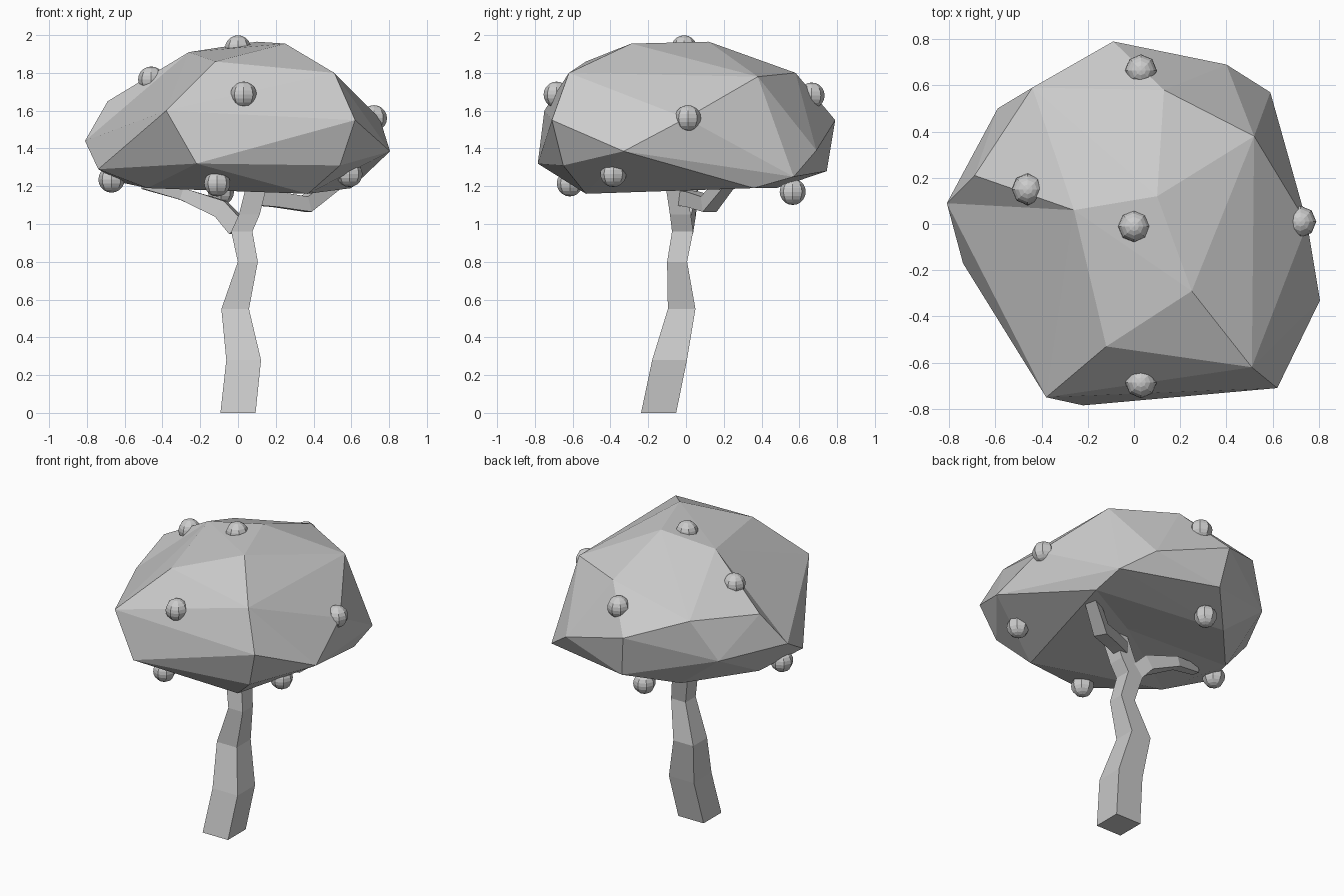
import bpy, bmesh
from mathutils import Vector

if "Cube" in bpy.data.objects:
    bpy.data.objects.remove(bpy.data.objects["Cube"])

grey = bpy.data.materials.new("light grey")
grey.diffuse_color = (0.6, 0.6, 0.6, 1)
grey.use_nodes = True
grey.node_tree.nodes["Principled BSDF"].inputs["Base Color"].default_value = grey.diffuse_color


def finish(name, bm):
    bmesh.ops.recalc_face_normals(bm, faces=bm.faces)
    me = bpy.data.meshes.new(name)
    bm.to_mesh(me)
    bm.free()
    me.materials.append(grey)
    ob = bpy.data.objects.new(name, me)
    bpy.context.collection.objects.link(ob)
    return ob


def limb(name, path, level=False):
    """Square-section limb through (x, y, z, half width) points."""
    bm = bmesh.new()
    pts = [Vector(p[:3]) for p in path]
    rings = []
    for i, p in enumerate(pts):
        if level:
            a, b = Vector((1, 0, 0)), Vector((0, 1, 0))
        else:
            t = (pts[min(i + 1, len(pts) - 1)] - pts[max(i - 1, 0)]).normalized()
            b = t.cross(Vector((0, 0, 1))).normalized()
            a = b.cross(t)
        w = path[i][3]
        rings.append([bm.verts.new(p + a * w * s + b * w * r)
                      for s, r in ((-1, -1), (1, -1), (1, 1), (-1, 1))])
    for lo, hi in zip(rings, rings[1:]):
        for j in range(4):
            k = (j + 1) % 4
            bm.faces.new((lo[j], lo[k], hi[k], hi[j]))
    bm.faces.new(rings[0])
    bm.faces.new(rings[-1])
    return finish(name, bm)


# Crooked trunk, running up into the crown
limb("trunk", [(0, -0.145, 0, 0.093), (0.03, -0.087, 0.28, 0.092),
               (-0.015, -0.023, 0.55, 0.073), (0.052, -0.047, 0.80, 0.053),
               (0.02, -0.018, 0.96, 0.056), (0.06, -0.03, 1.05, 0.055),
               (0.11, -0.06, 1.25, 0.055)], level=True)

# Branches spreading up into the crown
limb("left_branch", [(0.0, -0.02, 0.98, 0.05), (-0.09, 0.0, 1.08, 0.048),
                     (-0.3, 0.03, 1.16, 0.032), (-0.5, -0.02, 1.21, 0.025)])
limb("right_branch", [(0.08, -0.02, 1.14, 0.04), (0.2, 0.04, 1.13, 0.04),
                      (0.36, 0.12, 1.105, 0.042), (0.54, 0.23, 1.24, 0.035)])

# Faceted crown: hull wrapped around its corner points
corners = [
    (0.25, -0.29, 1.955), (0.10, 0.12, 1.965), (-0.26, 0.06, 1.91),
    (-0.12, -0.53, 1.86), (0.51, -0.62, 1.80), (0.52, 0.38, 1.78),
    (0.13, 0.58, 1.80), (-0.44, 0.59, 1.68), (-0.69, 0.21, 1.65),
    (-0.38, -0.75, 1.60), (0.62, -0.71, 1.55), (0.75, 0.0, 1.56),
    (-0.09, 0.79, 1.55), (-0.81, 0.09, 1.44), (-0.59, 0.50, 1.42),
    (0.40, 0.69, 1.39), (0.805, -0.33, 1.385), (-0.22, -0.785, 1.32),
    (0.54, -0.65, 1.31), (-0.74, -0.17, 1.29), (0.59, 0.57, 1.25),
    (-0.05, 0.745, 1.28), (0.60, 0.36, 1.19), (0.37, -0.53, 1.16),
    (-0.48, -0.30, 1.19), (-0.30, 0.48, 1.19), (-0.62, 0.12, 1.22)]
bm = bmesh.new()
verts = [bm.verts.new(c) for c in corners]
bmesh.ops.convex_hull(bm, input=verts)
# Crease on the left shoulder, made by flipping three hull diagonals
for a, b in ((8, 9), (8, 3), (13, 3)):
    edge = bm.edges.get((verts[a], verts[b]))
    if edge:
        bmesh.ops.rotate_edges(bm, edges=[edge])
# Shallow hollow under the crown
under = [f for f in bm.faces if all(v.co.z < 1.24 for v in f.verts)]
inside = set(under)
rim = [e for f in under for e in f.edges if sum(g in inside for g in e.link_faces) == 1]
bmesh.ops.delete(bm, geom=under, context='FACES_ONLY')
middle = bm.verts.new((0.10, 0.06, 1.235))
for e in rim:
    bm.faces.new((e.verts[0], e.verts[1], middle))
bmesh.ops.delete(bm, geom=[e for e in bm.edges if not e.link_faces], context='EDGES')
bmesh.ops.delete(bm, geom=[v for v in bm.verts if not v.link_faces], context='VERTS')
finish("crown", bm)

# Small round fruits on the crown
fruits = [(0, -0.01, 1.93), (-0.46, 0.15, 1.765), (0.03, 0.665, 1.68),
          (0.03, -0.685, 1.685), (0.72, 0.01, 1.56), (-0.11, -0.615, 1.215),
          (0.59, -0.385, 1.265), (-0.67, -0.05, 1.235), (-0.09, 0.565, 1.17)]
for i, p in enumerate(fruits):
    bm = bmesh.new()
    bmesh.ops.create_uvsphere(bm, u_segments=8, v_segments=10, radius=0.069)
    bmesh.ops.translate(bm, vec=p, verts=bm.verts)
    finish(f"fruit_{i + 1}", bm)
